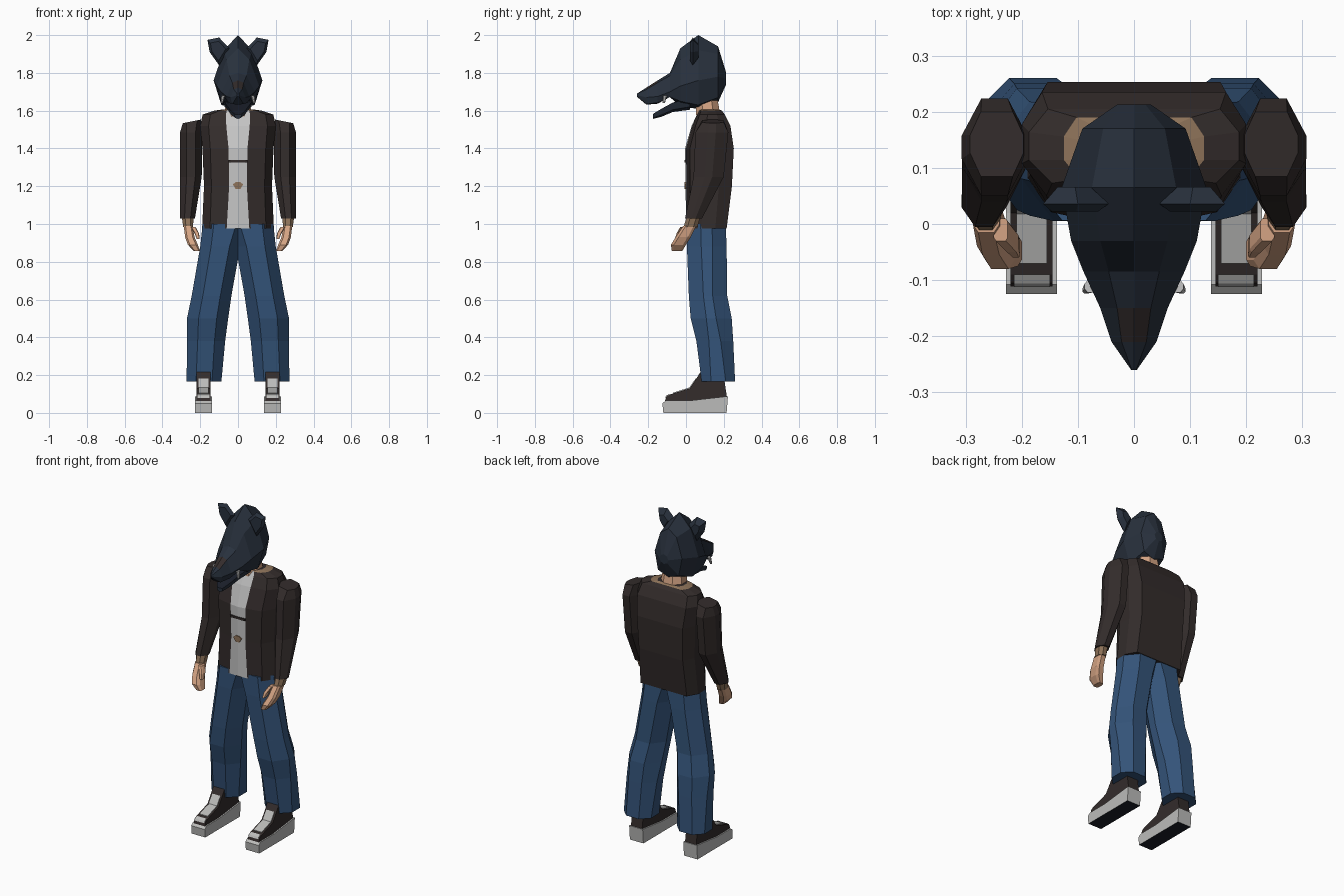
import bpy, bmesh
from mathutils import Vector


def mat(name, r, g, b):
    m = bpy.data.materials.new(name)
    m.diffuse_color = (r, g, b, 1)
    return m


NAVY = mat("mask navy", 0.021, 0.030, 0.046)
BROWN = mat("jacket brown", 0.033, 0.025, 0.024)
DENIM = mat("denim blue", 0.034, 0.087, 0.190)
GREY = mat("shirt grey", 0.56, 0.56, 0.56)
SKIN = mat("skin", 0.66, 0.37, 0.23)
TAN = mat("collar tan", 0.27, 0.17, 0.10)
SOLE = mat("sole grey", 0.50, 0.50, 0.49)
BLACK = mat("tread dark", 0.010, 0.013, 0.022)


def loft(name, rings, mats, rule=None, mirror=False):
    """Skin a list of equal-length rings, cap both ends, colour by rule(centre, normal)."""
    bm = bmesh.new()
    vs = [[bm.verts.new(p) for p in r] for r in rings]
    n = len(vs[0])
    for a, b in zip(vs, vs[1:]):
        for i in range(n):
            j = (i + 1) % n
            bm.faces.new((a[i], a[j], b[j], b[i]))
    bm.faces.new(vs[0])
    bm.faces.new(vs[-1])
    bmesh.ops.recalc_face_normals(bm, faces=bm.faces)
    bm.normal_update()
    if rule:
        for f in bm.faces:
            f.material_index = rule(f.calc_center_median(), f.normal)
    me = bpy.data.meshes.new(name)
    bm.to_mesh(me)
    bm.free()
    for m in mats:
        me.materials.append(m)
    ob = bpy.data.objects.new(name, me)
    bpy.context.collection.objects.link(ob)
    if mirror:
        ob.modifiers.new("mirror", 'MIRROR').use_mirror_merge = False
    return ob


def oct_ring(z, x0, x1, y0, y1, cx=0.28, cy=None):
    """Box outline with cut corners at height z."""
    a, b = (x1 - x0) * cx, (y1 - y0) * (cx if cy is None else cy)
    return [(x0 + a, y0, z), (x1 - a, y0, z), (x1, y0 + b, z), (x1, y1 - b, z),
            (x1 - a, y1, z), (x0 + a, y1, z), (x0, y1 - b, z), (x0, y0 + b, z)]


def sym(half):
    """Close a half outline that starts and ends on x = 0."""
    return half + [(-x, y, z) for x, y, z in half[-2:0:-1]]


def slab(profile, x0, x1):
    """Side profile swept across x."""
    return [[(x, y, z) for y, z in profile] for x in (x0, x1)]


# Open jacket with shirt showing in the front strip and tan collar patches
def torso_ring(z, w, s, yf, yb):
    d = yb - yf
    return sym([(0, yf, z), (s, yf + .02 * d, z), (.78 * w, yf + .1 * d, z), (w, yf + .38 * d, z),
                (w, yf + .72 * d, z), (.82 * w, yb, z), (0, yb, z)])


def torso_rule(c, n):
    if abs(c.x) < .045 and c.y < .1 and n.y < -.2:
        return 1
    return 2 if c.z > 1.601 and abs(c.x) > .03 else 0


loft("jacket_torso", [torso_ring(*r) for r in (
    (.975, .19, .06, 0, .215), (1.2, .18, .047, -.002, .243), (1.4, .188, .05, -.005, .253),
    (1.52, .2, .062, .03, .235), (1.58, .187, .064, .058, .205),
    (1.60, .125, .06, .068, .19), (1.606, .085, .048, .075, .175))],
    [BROWN, GREY, TAN], torso_rule)

# Plain shirt print plates
loft("shirt_stripe", slab(((-.008, 1.326), (-.008, 1.339), (0, 1.339), (0, 1.326)), -.05, .05), [BROWN])
loft("shirt_spot", [[(x, y, z) for x, z in ((-.027, 1.21), (-.012, 1.185), (.012, 1.185), (.027, 1.21),
                                           (.012, 1.222), (-.012, 1.222))]
                    for y in (-.007, .002)], [TAN])

# Neck
loft("neck", [oct_ring(1.56, -.075, .075, .055, .185), oct_ring(1.67, -.06, .06, .05, .165)], [SKIN])

# Sleeves: a wedge shoulder slanting down outward, then a bent arm
shoulder = [(x, y, z - .2 * (x - .197)) for x, y, z in oct_ring(1.553, .197, .292, .085, .2, .2, .36)]
loft("sleeve", [shoulder] + [oct_ring(*r, .3, .38) for r in (
    (1.485, .19, .307, .05, .224), (1.25, .192, .306, .04, .2),
    (1.03, .228, .307, -.005, .085))], [BROWN], mirror=True)
# Cuffs and hands
loft("cuff", [oct_ring(1.04, .235, .298, .003, .077), oct_ring(.985, .238, .29, -.012, .06)], [TAN], mirror=True)
loft("hand", [oct_ring(*r, .2) for r in (
    (.99, .24, .287, -.015, .055), (.93, .23, .28, -.055, .025),
    (.89, .213, .265, -.08, .0), (.857, .2, .235, -.075, -.02))], [SKIN], mirror=True)
loft("thumb", [oct_ring(*r, .15) for r in (
    (.985, .225, .25, -.03, .01), (.95, .206, .23, -.05, -.015), (.92, .203, .218, -.06, -.03))],
    [SKIN], mirror=True)

# Baggy jeans, one leg mirrored
loft("jeans_leg", [oct_ring(*r) for r in (
    (1.0, -.05, .187, .006, .21, .25, .35), (.88, -.012, .2, .005, .215, .27, .36),
    (.62, .035, .245, .015, .218, .28, .38), (.5, .052, .27, .025, .242, .28, .38),
    (.38, .068, .27, .055, .25, .28, .34), (.165, .088, .272, .083, .26, .27, .28))],
    [DENIM], mirror=True)

# Shoes
loft("shoe_sole", slab(((-.12, 0), (.215, 0), (.222, .088), (.02, .065), (-.108, .065), (-.125, .05)), .137, .228),
     [SOLE, BLACK], lambda c, n: 1 if n.z < -.7 else 0, mirror=True)
loft("shoe_upper", slab(((-.115, .05), (-.105, .085), (-.09, .096), (-.07, .102), (.02, .13), (.06, .19),
                         (.085, .23), (.195, .23), (.217, .08)), .145, .22),
     [BROWN], mirror=True)
# Toe cap and tongue plates on top of the shoe
loft("shoe_toe", slab(((-.112, .08), (-.106, .09), (-.09, .1), (-.09, .093), (-.104, .083)), .15, .214),
     [SOLE], mirror=True)
loft("shoe_tongue", slab(((-.07, .1), (-.07, .106), (.018, .135), (.052, .183), (.056, .18), (.022, .129)),
                         .155, .209), [SOLE], mirror=True)


# Animal mask: rings along y (top, brow, cheek, lower cheek, bottom)
def head_ring(y, zt, x1, z1, x2, z2, x3, z3, zb):
    return sym([(0, y, zt), (x1, y, z1), (x2, y, z2), (x3, y, z3), (0, y, zb)])


loft("wolf_mask", [head_ring(*r) for r in (
    (.213, 1.80, .02, 1.79, .03, 1.77, .02, 1.75, 1.74),
    (.17, 1.94, .055, 1.90, .092, 1.78, .07, 1.67, 1.645),
    (.065, 2.0, .075, 1.92, .129, 1.76, .088, 1.63, 1.61),
    (-.03, 1.93, .06, 1.87, .112, 1.73, .09, 1.65, 1.62),
    (-.085, 1.80, .045, 1.785, .09, 1.70, .072, 1.672, 1.672),
    (-.15, 1.76, .03, 1.748, .06, 1.675, .05, 1.642, 1.637),
    (-.21, 1.722, .022, 1.712, .04, 1.67, .03, 1.635, 1.632),
    (-.26, 1.69, .004, 1.688, .005, 1.682, .004, 1.676, 1.674))],
    [NAVY, BROWN], lambda c, n: 1 if -.2 < c.y < -.16 and abs(c.x) < .02 and n.z > .3 else 0)

# Lower jaw and dark mouth lining
loft("lower_jaw", [head_ring(*r) for r in (
    (.02, 1.67, .05, 1.67, .085, 1.66, .07, 1.62, 1.605),
    (-.07, 1.635, .04, 1.637, .07, 1.643, .055, 1.605, 1.593),
    (-.13, 1.605, .027, 1.606, .046, 1.61, .035, 1.578, 1.568),
    (-.176, 1.58, .01, 1.58, .02, 1.582, .015, 1.562, 1.556))],
    [NAVY, BLACK], lambda c, n: 1 if n.z > .6 else 0)

# Fangs
loft("fang", [oct_ring(1.68, .068, .088, -.122, -.1), oct_ring(1.64, .08, .092, -.124, -.112)],
     [GREY], mirror=True)


# Ears: flat five-sided plates pinched to a front and back ridge
def ear_ring(y, k):
    c = Vector((.11, 0, 1.92))
    pts = ((.045, 1.93), (.10, 1.987), (.162, 1.975), (.15, 1.91), (.10, 1.84))
    return [(c.x + (x - c.x) * k, y, c.z + (z - c.z) * k) for x, z in pts]


loft("ear", [ear_ring(.022, .7), ear_ring(.036, 1), ear_ring(.066, .5)], [NAVY], mirror=True)
